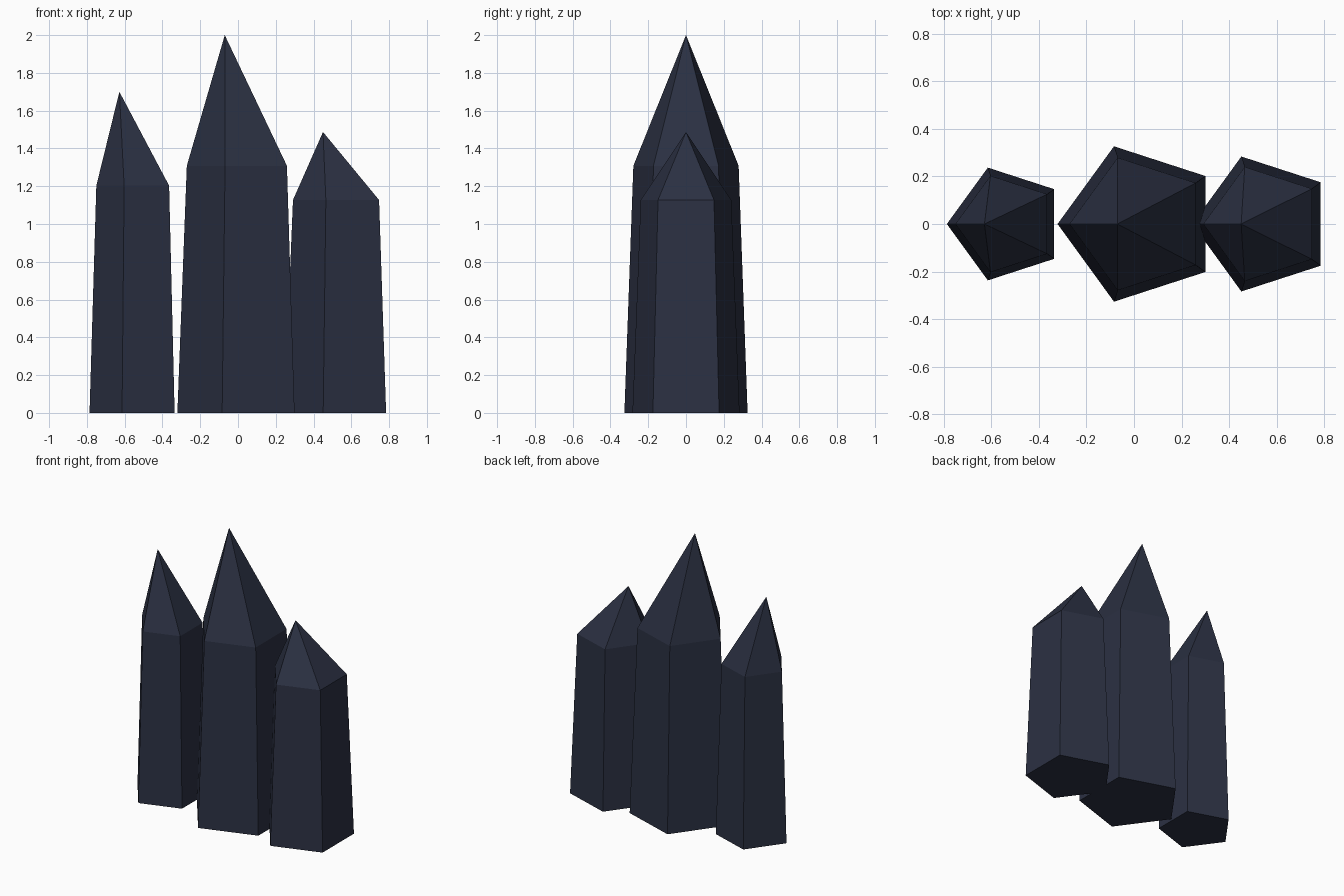
import bpy
import bmesh
from math import cos, sin, pi

if "Cube" in bpy.data.objects:
    bpy.data.objects.remove(bpy.data.objects["Cube"])

SIDES = 5

mat = bpy.data.materials.new("dark_crystal")
mat.diffuse_color = (0.024, 0.03, 0.055, 1)
mat.use_nodes = True
mat.node_tree.nodes["Principled BSDF"].inputs["Base Color"].default_value = mat.diffuse_color


def crystal(name, cx, base_r, top_r, shoulder_z, apex_x, apex_z):
    """Tapered five-sided shaft with an off-centre pointed tip."""
    bm = bmesh.new()

    def ring(r, z):
        return [bm.verts.new((cx + r * cos(pi + 2 * pi * i / SIDES),
                              r * sin(pi + 2 * pi * i / SIDES), z))
                for i in range(SIDES)]

    low, high = ring(base_r, 0), ring(top_r, shoulder_z)
    apex = bm.verts.new((apex_x, 0, apex_z))
    bm.faces.new(low[::-1])
    for i in range(SIDES):
        j = (i + 1) % SIDES
        bm.faces.new((low[i], low[j], high[j], high[i]))
        bm.faces.new((high[i], high[j], apex))
    bmesh.ops.recalc_face_normals(bm, faces=bm.faces)
    mesh = bpy.data.meshes.new(name)
    bm.to_mesh(mesh)
    bm.free()
    mesh.materials.append(mat)
    obj = bpy.data.objects.new(name, mesh)
    bpy.context.collection.objects.link(obj)
    return obj


# Three crystals in a row
crystal("left_crystal", -0.537, 0.249, 0.213, 1.203, -0.628, 1.70)
crystal("middle_crystal", 0.022, 0.343, 0.293, 1.308, -0.07, 2.0)
crystal("right_crystal", 0.543, 0.298, 0.252, 1.127, 0.45, 1.487)
